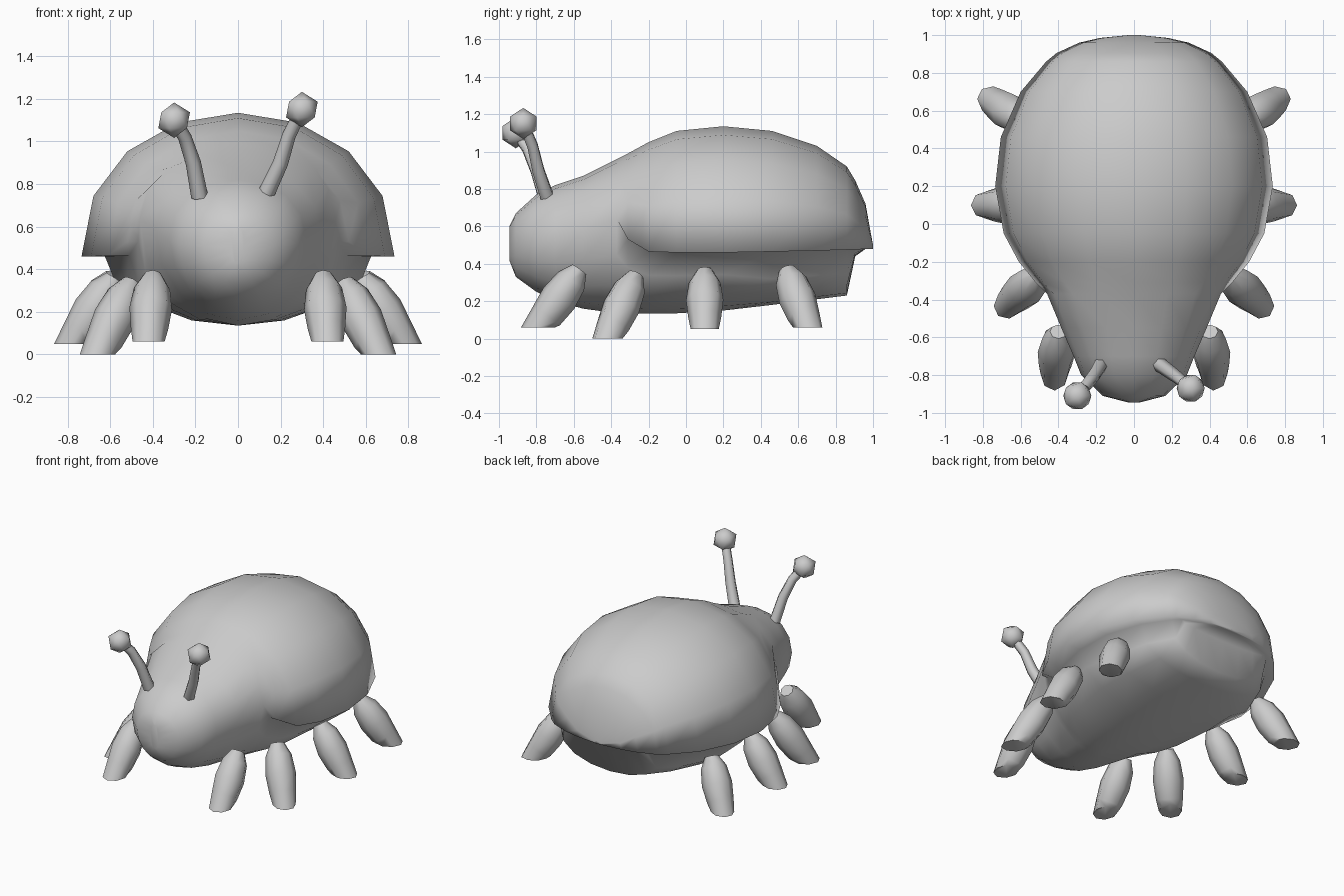
import bpy, bmesh, math
from mathutils import Vector

cube = bpy.data.objects.get("Cube")
if cube:
    bpy.data.objects.remove(cube, do_unlink=True)

grey = bpy.data.materials.new("light_grey")
grey.use_nodes = True
COLOUR = (0.6, 0.6, 0.6, 1)
grey.diffuse_color = COLOUR
grey.node_tree.nodes["Principled BSDF"].inputs["Base Color"].default_value = COLOUR


def finish(name, bm, angle):
    """Turn a bmesh into a smooth shaded object."""
    bmesh.ops.remove_doubles(bm, verts=bm.verts[:], dist=0.0005)
    bmesh.ops.recalc_face_normals(bm, faces=bm.faces[:])
    mesh = bpy.data.meshes.new(name)
    bm.to_mesh(mesh)
    bm.free()
    obj = bpy.data.objects.new(name, mesh)
    bpy.context.collection.objects.link(obj)
    mesh.materials.append(grey)
    bpy.ops.object.select_all(action='DESELECT')
    obj.select_set(True)
    bpy.context.view_layer.objects.active = obj
    bpy.ops.object.shade_smooth_by_angle(angle=math.radians(angle))


def loft(bm, rings):
    """Skin closed rings of points and cap both ends."""
    rows = [[bm.verts.new(p) for p in ring] for ring in rings]
    n = len(rows[0])
    for a, b in zip(rows, rows[1:]):
        for i in range(n):
            j = (i + 1) % n
            bm.faces.new((a[i], a[j], b[j], b[i]))
    bm.faces.new(rows[0])
    bm.faces.new(rows[-1])


def tube(bm, points, radii, sides):
    """Rings of the given radii placed square to a path."""
    pts = [Vector(p) for p in points]
    rings = []
    for i, p in enumerate(pts):
        d = (pts[min(i + 1, len(pts) - 1)] - pts[max(i - 1, 0)]).normalized()
        u = d.cross(Vector((0, 1, 0))).normalized()
        v = d.cross(u)
        rings.append([p + radii[i] * (u * math.cos(k * math.tau / sides)
                                      + v * math.sin(k * math.tau / sides))
                      for k in range(sides)])
    loft(bm, rings)


# Head, domed shell and belly: y, shell half width, rim z, top z, belly half width, belly z
SECTIONS = [
    (-0.945, 0.03, 0.50, 0.60, 0.03, 0.42),
    (-0.91, 0.165, 0.51, 0.67, 0.165, 0.33),
    (-0.80, 0.28, 0.52, 0.77, 0.28, 0.25),
    (-0.70, 0.32, 0.54, 0.82, 0.32, 0.20),
    (-0.55, 0.385, 0.58, 0.87, 0.385, 0.16),
    (-0.37, 0.46, 0.64, 0.96, 0.46, 0.135),
    (-0.31, 0.52, 0.53, 0.99, 0.47, 0.135),
    (-0.20, 0.61, 0.465, 1.05, 0.51, 0.135),
    (-0.05, 0.69, 0.46, 1.11, 0.57, 0.135),
    (0.20, 0.735, 0.46, 1.135, 0.625, 0.15),
    (0.46, 0.705, 0.465, 1.11, 0.61, 0.18),
    (0.70, 0.60, 0.47, 1.03, 0.52, 0.21),
    (0.86, 0.465, 0.475, 0.92, 0.40, 0.23),
    (0.905, 0.41, 0.475, 0.845, 0.35, 0.44),
    (0.96, 0.29, 0.48, 0.72, 0.19, 0.479),
    (0.985, 0.18, 0.48, 0.58, 0.09, 0.479),
    (1.0, 0.03, 0.48, 0.50, 0.02, 0.479),
]
STEPS = 8
rings = []
for y, shell_w, rim, top, belly_w, low in SECTIONS:
    arc = [math.pi * k / STEPS for k in range(STEPS + 1)]
    belly_power = 0.7 if y > 0.4 else 1
    ring = [(shell_w * math.cos(t), y, rim + (top - rim) * abs(math.sin(t)) ** 0.9)
            for t in arc]
    ring += [(-belly_w * math.cos(t), y, rim - (rim - low) * abs(math.sin(t)) ** belly_power)
             for t in arc]
    rings.append(ring)
bm = bmesh.new()
loft(bm, rings)
finish("beetle_body", bm, 180)

# Four pairs of plump legs cut off flat at the sole: hip, foot
LEGS = {
    "front": ((0.40, -0.57, 0.37), (0.42, -0.79, 0.06)),
    "second": ((0.50, -0.27, 0.34), (0.66, -0.42, 0.0)),
    "third": ((0.58, 0.10, 0.36), (0.775, 0.10, 0.05)),
    "rear": ((0.58, 0.54, 0.37), (0.745, 0.65, 0.06)),
}
SIDES = 8
for name, (hip, foot) in LEGS.items():
    for side, sign in (("left", 1), ("right", -1)):
        hip_v, foot_v = Vector(hip), Vector(foot)
        axis = foot_v - hip_v
        path = [hip_v + axis * t for t in (0, 0.2, 0.5, 0.8, 1)]
        bm = bmesh.new()
        tube(bm, path, (0.045, 0.085, 0.1, 0.088, 0.075), SIDES)
        verts = list(bm.verts)
        for i, v in enumerate(verts):
            if i >= len(verts) - SIDES or v.co.z < foot_v.z:
                v.co += axis * ((foot_v.z - v.co.z) / axis.z)
            v.co.x *= sign
        finish(f"{name}_leg_{side}", bm, 50)

# Two bent feelers with knobs
FEELERS = {
    "left": [(0.13, -0.74, 0.75), (0.20, -0.79, 0.90), (0.24, -0.82, 1.03), (0.30, -0.87, 1.15)],
    "right": [(-0.18, -0.75, 0.74), (-0.21, -0.80, 0.90), (-0.25, -0.85, 1.02), (-0.30, -0.91, 1.10)],
}
for side, path in FEELERS.items():
    bm = bmesh.new()
    tube(bm, path, (0.04, 0.036, 0.032, 0.03), 6)
    finish(f"feeler_stalk_{side}", bm, 70)
    bm = bmesh.new()
    bmesh.ops.create_icosphere(bm, subdivisions=1, radius=0.083)
    bmesh.ops.translate(bm, verts=bm.verts[:], vec=path[-1])
    finish(f"feeler_knob_{side}", bm, 60)
